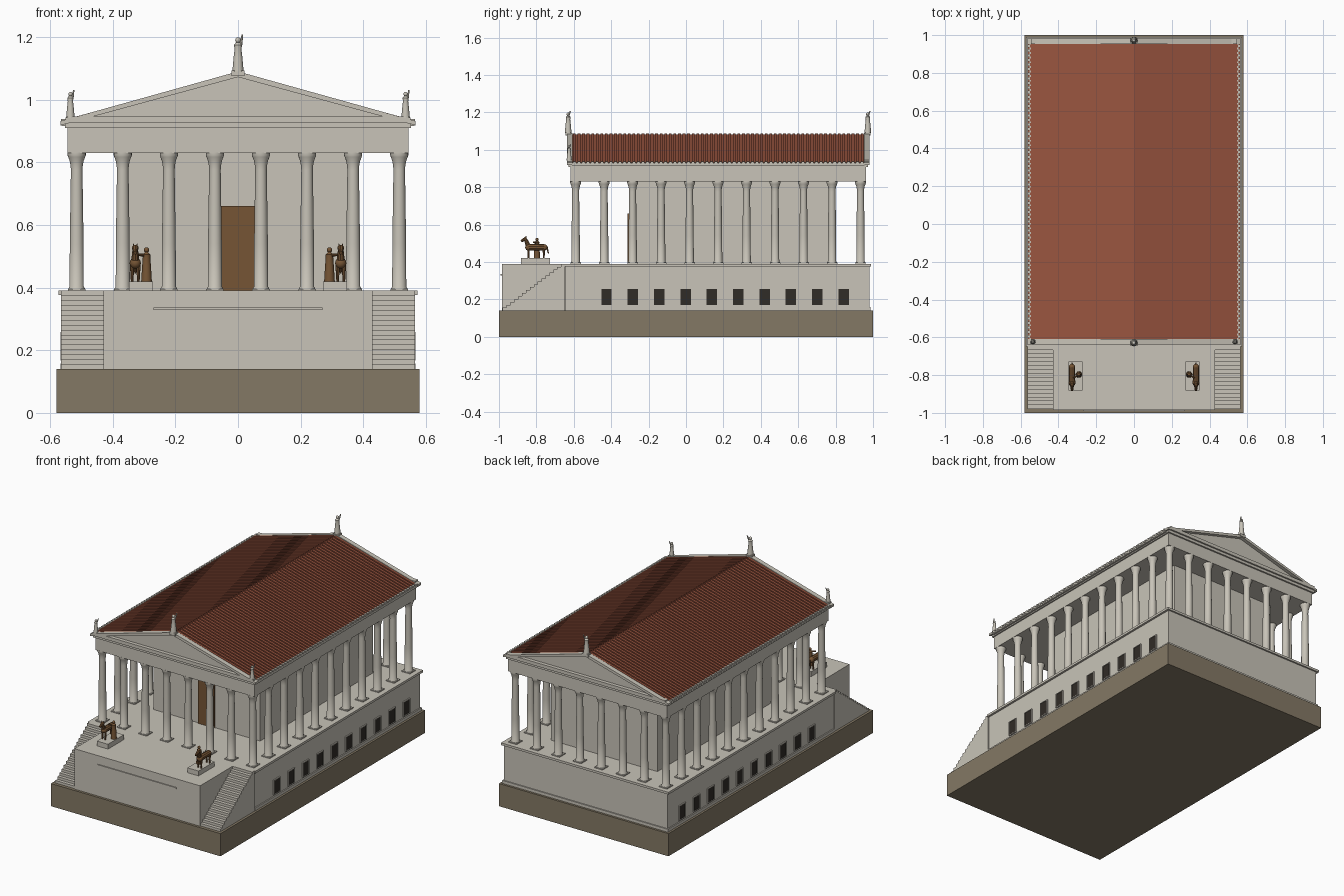
import bpy, bmesh, math
from mathutils import Matrix, Vector

if "Cube" in bpy.data.objects:
    bpy.data.objects.remove(bpy.data.objects["Cube"])


def material(name, rgb):
    m = bpy.data.materials.new(name)
    m.diffuse_color = (*rgb, 1)
    m.use_nodes = True
    m.node_tree.nodes["Principled BSDF"].inputs["Base Color"].default_value = m.diffuse_color
    return m


STONE = material("stone", (0.58, 0.55, 0.48))
EARTH = material("earth", (0.23, 0.19, 0.13))
TILE = material("tile", (0.32, 0.09, 0.05))
WOOD = material("wood", (0.18, 0.09, 0.035))
DARK = material("dark", (0.03, 0.025, 0.02))


def box(bm, x0, x1, y0, y1, z0, z1):
    m = Matrix.Translation(((x0 + x1) / 2, (y0 + y1) / 2, (z0 + z1) / 2))
    bmesh.ops.create_cube(bm, size=1, matrix=m @ Matrix.Diagonal((abs(x1 - x0), abs(y1 - y0), z1 - z0, 1)))


def prism(bm, pts, y0, y1):
    """Extrude an (x, z) outline along y."""
    a = [bm.verts.new((x, y0, z)) for x, z in pts]
    b = [bm.verts.new((x, y1, z)) for x, z in pts]
    n = len(pts)
    bm.faces.new(a)
    bm.faces.new(b[::-1])
    for i in range(n):
        bm.faces.new((a[i], b[i], b[(i + 1) % n], a[(i + 1) % n]))


def lathe(bm, prof, x, y, z, s=1, n=20):
    """Turn an (r, z) profile about a vertical axis."""
    rings = [[bm.verts.new((x + s * r * math.cos(2 * math.pi * i / n),
                            y + s * r * math.sin(2 * math.pi * i / n), z + s * h))
              for i in range(n)] for r, h in prof]
    for a, b in zip(rings, rings[1:]):
        for i in range(n):
            bm.faces.new((a[i], a[(i + 1) % n], b[(i + 1) % n], b[i]))
    bm.faces.new(rings[0][::-1])
    bm.faces.new(rings[-1])


def limb(bm, p, q, r0, r1, n=10):
    p, q = Vector(p), Vector(q)
    d = q - p
    m = Matrix.Translation((p + q) / 2) @ d.to_track_quat('Z', 'Y').to_matrix().to_4x4()
    bmesh.ops.create_cone(bm, cap_ends=True, segments=n, radius1=r0, radius2=r1, depth=d.length, matrix=m)


def ball(bm, c, r):
    bmesh.ops.create_uvsphere(bm, u_segments=12, v_segments=8, radius=r, matrix=Matrix.Translation(c))


def finish(name, bm, mat, smooth=False):
    bmesh.ops.recalc_face_normals(bm, faces=bm.faces)
    me = bpy.data.meshes.new(name)
    bm.to_mesh(me)
    bm.free()
    me.materials.append(mat)
    ob = bpy.data.objects.new(name, me)
    bpy.context.collection.objects.link(ob)
    if smooth:
        bpy.ops.object.select_all(action='DESELECT')
        ob.select_set(True)
        bpy.context.view_layer.objects.active = ob
        bpy.ops.object.shade_smooth_by_angle(angle=math.radians(35))


def boxes(name, mat, *dims):
    bm = bmesh.new()
    for d in dims:
        box(bm, *d)
    finish(name, bm, mat)


# Ground, podium and front terrace
boxes("ground_block", EARTH, (-.58, .58, -1, 1, 0, .14))
boxes("podium", STONE, (-.56, .56, -.645, .98, .14, .376))
boxes("podium_base_moulding", STONE, (-.567, .567, -.645, .987, .14, .158))
boxes("podium_cap", STONE, (-.573, .573, -.648, .99, .376, .39))
boxes("terrace", STONE, (-.43, .43, -.985, -.64, .14, .39))
boxes("terrace_rail", STONE, (-.27, .27, -.991, -.98, .328, .337))

# Side stairs
bm = bmesh.new()
N = 16
for s in (-1, 1):
    for i in range(N):
        box(bm, s * .43, s * .565, -.98 + i * .333 / N, -.98 + (i + 1) * .333 / N,
            .14, .14 + (i + 1) * .25 / N)
finish("stairs", bm, STONE)

# Podium windows
frames, panes = bmesh.new(), bmesh.new()
for s in (-1, 1):
    for i in range(10):
        y = -.425 + i * .1408
        box(panes, s * .55, s * .564, y - .028, y + .028, .171, .255)
        for e in (-1, 1):
            box(frames, s * .55, s * .567, y + e * .028, y + e * .032, .167, .259)
        box(frames, s * .55, s * .567, y - .032, y + .032, .255, .259)
        box(frames, s * .55, s * .567, y - .032, y + .032, .167, .171)
finish("window_frames", frames, STONE)
finish("window_panes", panes, DARK)

# Inner hall and door
boxes("hall", STONE, (-.365, .365, -.305, .8, .385, .835))
boxes("door", WOOD, (-.055, .055, -.312, -.3, .39, .66))

# Colonnade: 8 across the ends, 11 along the sides
xs = [-.515 + i * .1471 for i in range(8)]
ys = [-.59 + i * .1523 for i in range(11)]
spots = [(x, y) for x in xs for y in (ys[0], ys[-1])] + [(x, y) for x in (xs[0], xs[-1]) for y in ys[1:-1]]
PROFILE = [(.026, 0), (.026, .008), (.0225, .013), (.022, .15), (.0185, .385), (.0195, .4),
           (.0225, .415), (.027, .427), (.029, .432), (.029, .442)]
bm, plinths = bmesh.new(), bmesh.new()
for x, y in spots:
    lathe(bm, PROFILE, x, y, .39)
    box(plinths, x - .028, x + .028, y - .028, y + .028, .388, .396)
finish("columns", bm, STONE, True)
finish("column_plinths", plinths, STONE)

# Entablature and cornice
boxes("entablature", STONE, (-.544, .544, -.617, .962, .83, .91))
boxes("cornice", STONE, (-.552, .552, -.627, .972, .909, .932))

# Gable walls with raking cornices
bm = bmesh.new()
prism(bm, [(-.54, .925), (.54, .925), (0, 1.076)], -.615, .96)
finish("gable_core", bm, STONE)
bm = bmesh.new()
for y0, y1 in ((-.637, -.608), (.953, .982)):
    box(bm, -.545, .545, y0, y1, .925, .946)
    for s in (-1, 1):
        prism(bm, [(s * .566, .918), (s * .566, .932), (0, 1.09), (0, 1.072)], y0, y1)
finish("raking_cornices", bm, STONE)

# Tiled roof: sheet, ribs, ridge and eave ends
sheet, ribs, eaves = bmesh.new(), bmesh.new(), bmesh.new()
T, Y0, Y1 = 64, -.609, .954
pitch = (Y1 - Y0) / T
for s in (-1, 1):
    prism(sheet, [(s * .56, .922), (s * .56, .928), (0, 1.081), (0, 1.07)], Y0, Y1)
    for i in range(T):
        y = Y0 + (i + .5) * pitch
        prism(ribs, [(s * .557, .926), (s * .557, .935), (s * .006, 1.086), (s * .006, 1.077)],
              y - pitch * .3, y + pitch * .3)
        box(eaves, s * .55, s * .565, y - pitch * .33, y + pitch * .33, .922, .938)
    box(eaves, s * .54, s * .563, Y0, Y1, .916, .928)
finish("roof_sheet", sheet, TILE)
finish("roof_tile_ribs", ribs, TILE)
finish("eave_ends", eaves, STONE)

# Roof statues: three on the front gable, one on the rear
bm = bmesh.new()
for x, y, z, s in ((0, -.63, 1.075, 1), (0, .972, 1.075, 1), (-.535, -.625, .93, .76), (.535, -.625, .93, .76)):
    box(bm, x - .02 * s, x + .02 * s, y - .014 * s, y + .014 * s, z, z + .018 * s)
    lathe(bm, [(.018, .015), (.014, .06), (.011, .085), (.013, .1), (.006, .108)], x, y, z, s, 12)
    ball(bm, (x, y, z + .115 * s), .009 * s)
    limb(bm, (x + .009 * s, y, z + .1 * s), (x + .014 * s, y + .012 * s, z + .132 * s), .005 * s, .003 * s, 8)
finish("roof_statues", bm, STONE, True)

# Terrace statues: horse and attendant on each side
bases, horses, men = bmesh.new(), bmesh.new(), bmesh.new()
for s in (-1, 1):
    box(bases, s * .272, s * .348, -.882, -.727, .388, .42)
    x = s * .328
    limb(horses, (x, -.842, .478), (x, -.757, .478), .018, .017)
    ball(horses, (x, -.842, .478), .018)
    ball(horses, (x, -.757, .478), .017)
    limb(horses, (x, -.842, .482), (x, -.858, .522), .014, .009)
    limb(horses, (x, -.852, .527), (x, -.882, .511), .011, .006)
    for e in (-1, 1):
        limb(horses, (x + e * .005, -.855, .528), (x + e * .006, -.854, .54), .003, .001, 6)
        for y in (-.842, -.76):
            limb(horses, (x + e * .01, y, .42), (x + e * .01, y, .47), .004, .007, 8)
    limb(horses, (x, -.745, .485), (x, -.735, .445), .005, .003, 8)
    m = s * .292
    lathe(men, [(.017, 0), (.014, .05), (.012, .075), (.013, .085), (.005, .093)], m, -.797, .42, 1, 12)
    ball(men, (m, -.797, .52), .0085)
    limb(men, (m, -.797, .503), (m + s * .028, -.815, .505), .005, .004, 8)
finish("statue_bases", bases, STONE)
finish("horse_statues", horses, WOOD, True)
finish("attendant_statues", men, WOOD, True)
